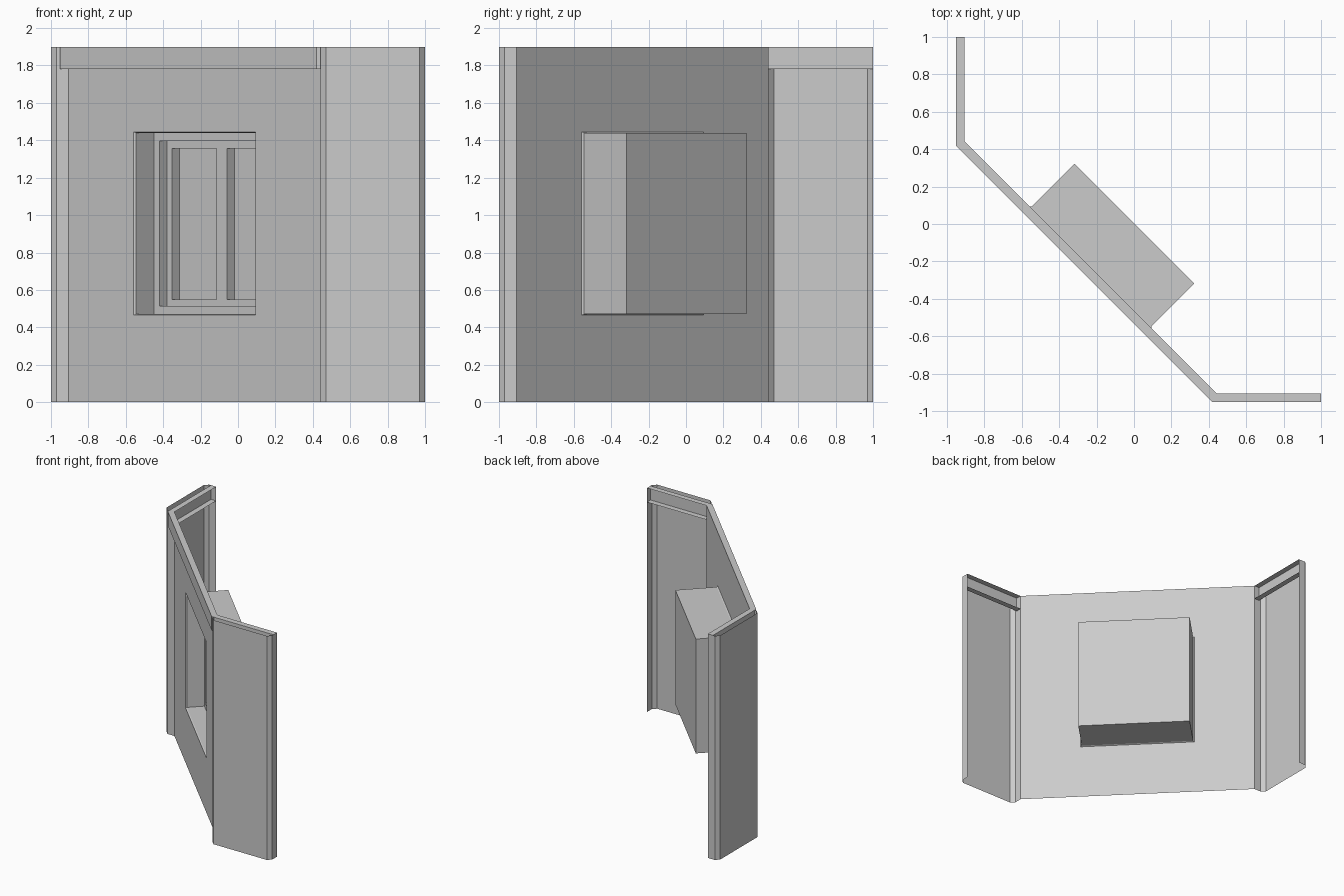
import bpy
import bmesh
from mathutils import Vector

cube = bpy.data.objects.get("Cube")
if cube:
    bpy.data.objects.remove(cube, do_unlink=True)

HEIGHT = 1.9
grey = bpy.data.materials.new("plain grey")
grey.use_nodes = True
colour = (0.6, 0.6, 0.6, 1)
grey.diffuse_color = colour
grey.node_tree.nodes["Principled BSDF"].inputs["Base Color"].default_value = colour

# Local frame of the diagonal wall: u along it, d into the room
ORIGIN = Vector((-0.2325, -0.2325, 0))
ALONG = Vector((1, -1, 0)).normalized()
INWARD = Vector((1, 1, 0)).normalized()


def finish(name, bm):
    bmesh.ops.remove_doubles(bm, verts=bm.verts, dist=0.0001)
    bmesh.ops.recalc_face_normals(bm, faces=bm.faces)
    mesh = bpy.data.meshes.new(name)
    bm.to_mesh(mesh)
    bm.free()
    mesh.materials.append(grey)
    obj = bpy.data.objects.new(name, mesh)
    bpy.context.collection.objects.link(obj)
    return obj


def ring(u0, u1, z0, z1, d):
    corners = ((u0, z0), (u1, z0), (u1, z1), (u0, z1))
    return [ORIGIN + ALONG * u + INWARD * d + Vector((0, 0, z)) for u, z in corners]


def add_face(bm, points):
    bm.faces.new([bm.verts.new(p) for p in points])


def bridge(bm, rings, cap=False):
    for a, b in zip(rings, rings[1:]):
        for i in range(4):
            j = (i + 1) % 4
            add_face(bm, (a[i], a[j], b[j], b[i]))
    if cap:
        add_face(bm, rings[-1])


def loft(bm, lines):
    for a, b in zip(lines, lines[1:]):
        for i in range(len(a) - 1):
            add_face(bm, (a[i], a[i + 1], b[i + 1], b[i]))


def line(points, z):
    return [Vector((x, y, z)) for x, y in points]


# Diagonal wall with the window opening
opening = ring(-0.463, 0.463, 0.465, 1.445, 0)
bm = bmesh.new()
bridge(bm, [ring(-0.951, 0.951, 0, HEIGHT, 0), opening])
finish("diagonal_wall", bm)

# Window box: slight lip, reveal and closed back
BOX = (-0.4525, 0.4525, 0.47, 1.44)
bm = bmesh.new()
bridge(bm, [opening, ring(*BOX, 0.01), ring(*BOX, 0.332)], cap=True)
finish("window_box", bm)

# Outer window frame
INNER = (-0.4125, 0.4125, 0.513, 1.397)
bm = bmesh.new()
bridge(bm, [ring(*BOX, 0.146), ring(*INNER, 0.146), ring(*INNER, 0.206)])
finish("window_frame", bm)

# Two sashes with recessed panes
for name, side in (("left", 1), ("right", -1)):
    u0, u1 = sorted((0, side * 0.4125))
    p0, p1 = sorted((side * 0.038, side * 0.378))
    pane = (p0, p1, 0.55, 1.357)
    bm = bmesh.new()
    bridge(bm, [ring(u0, u1, 0.513, 1.397, 0.206), ring(*pane, 0.206),
                ring(*pane, 0.266)], cap=True)
    finish(name + "_sash", bm)

# Folded side panels, mirrored across the diagonal
profile = [(0.44, -0.905), (0.44, -0.97), (0.47, -1), (0.97, -1), (1, -0.97), (1, -0.905)]
for name, path in (("front_panel", profile), ("side_panel", [(y, x) for x, y in profile])):
    bm = bmesh.new()
    loft(bm, [line(path, 0), line(path, HEIGHT)])
    finish(name, bm)

# Cornice channel following all three walls
inner = [(1, -0.905), (0.44, -0.905), (-0.905, 0.44), (-0.905, 1)]
outer = [(1, -0.953), (0.42, -0.953), (-0.953, 0.42), (-0.953, 1)]
bm = bmesh.new()
loft(bm, [line(inner, 1.78), line(outer, 1.78), line(outer, HEIGHT), line(inner, HEIGHT)])
finish("cornice", bm)
